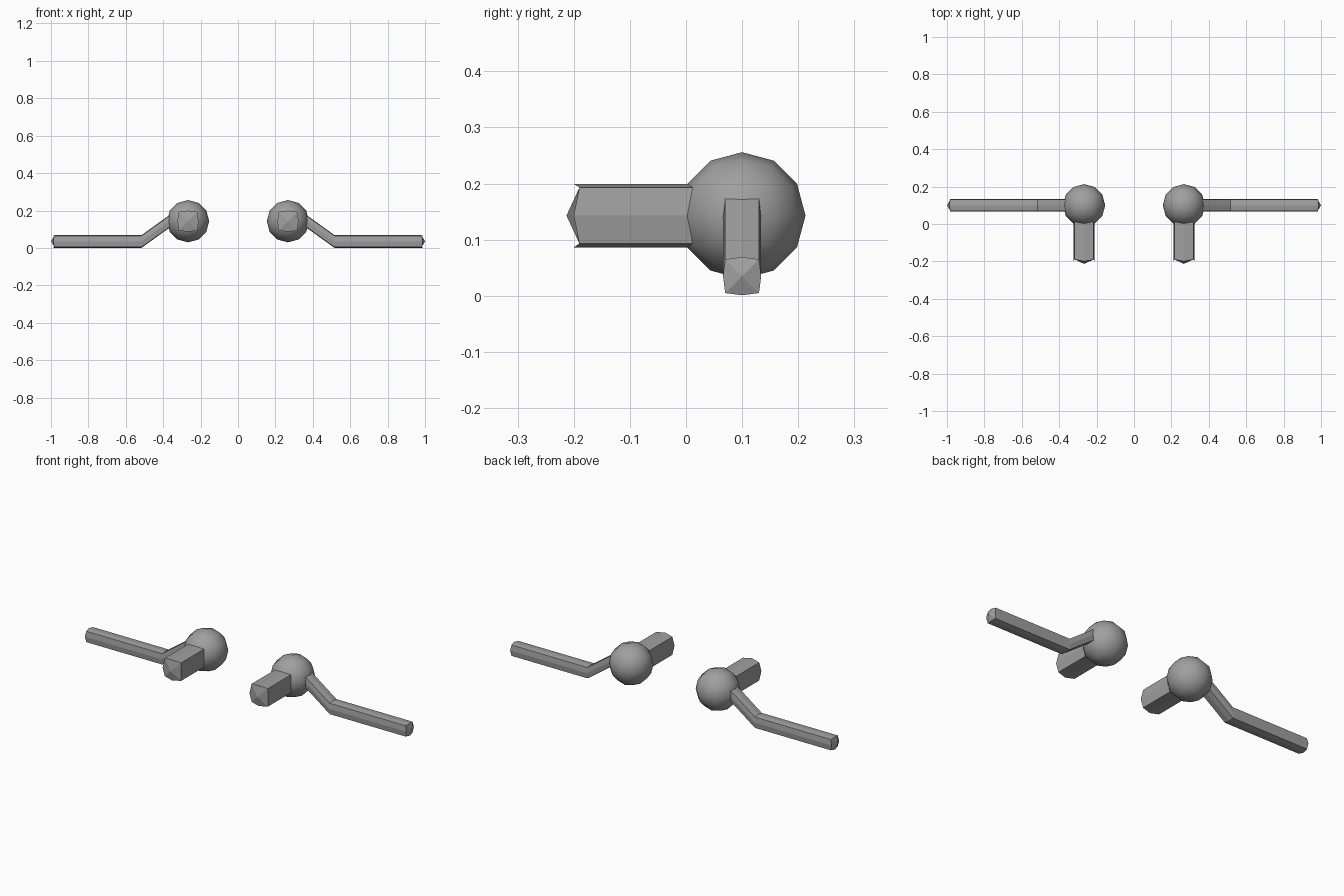
import bpy, bmesh
from itertools import permutations, product

if "Cube" in bpy.data.objects:
    bpy.data.objects.remove(bpy.data.objects["Cube"])

grey = bpy.data.materials.new("mid grey")
grey.use_nodes = True
colour = (0.35, 0.35, 0.35, 1)
grey.diffuse_color = colour
grey.node_tree.nodes["Principled BSDF"].inputs["Base Color"].default_value = colour

BALL = (0.267, 0.1, 0.143)
R = 0.113


def finish(name, bm):
    bmesh.ops.recalc_face_normals(bm, faces=bm.faces[:])
    mesh = bpy.data.meshes.new(name)
    bm.to_mesh(mesh)
    bm.free()
    mesh.materials.append(grey)
    obj = bpy.data.objects.new(name, mesh)
    bpy.context.collection.objects.link(obj)
    return obj


def ball(name, side):
    # Rounded cube: face centres, panel edge middles and panel corners
    kinds = ((0, 0, 1), (0, 0.5, 0.866), (0.442, 0.442, 0.78))
    dirs = set()
    for kind in kinds:
        for p in permutations(kind):
            for signs in product((-1, 1), repeat=3):
                dirs.add(tuple(a * b + 0.0 for a, b in zip(p, signs)))
    bm = bmesh.new()
    for d in sorted(dirs):
        bm.verts.new((side * (BALL[0] + R * d[0]), BALL[1] + R * d[1], BALL[2] + R * d[2]))
    bmesh.ops.convex_hull(bm, input=bm.verts[:])
    obj = finish(name, bm)
    for poly in obj.data.polygons:
        poly.use_smooth = True


def bar(name, half, stations, place, dip, tip):
    # Bulged square section swept along stations, with a domed outer end
    c = half * 0.885
    ring = [(half, 0), (c, c), (0, half), (-c, c), (-half, 0), (-c, -c), (0, -half), (c, -c)]
    bm = bmesh.new()
    loops = []
    for k, t in enumerate(stations):
        last = k == len(stations) - 1
        loops.append([bm.verts.new(place(t - (dip if last and i % 2 else 0), u, v))
                      for i, (u, v) in enumerate(ring)])
    n = len(ring)
    for a, b in zip(loops, loops[1:]):
        for i in range(n):
            j = (i + 1) % n
            bm.faces.new((a[i], a[j], b[j], b[i]))
    bm.faces.new(loops[0])
    end = loops[-1]
    centre = bm.verts.new(place(tip, 0, 0))
    for i in range(1, n, 2):
        bm.faces.new((end[i], end[(i + 1) % n], end[(i + 2) % n], centre))
    # Centre quads meet at the middle of each side
    finish(name, bm)


BEND = 0.515
for label, side in (("left", 1), ("right", -1)):
    ball(label + "_ball", side)

    # Thick stub pointing forward
    bar(label + "_front_stub", R / 2, (-0.02, 0.2),
        lambda t, u, v: (side * (BALL[0] + u), -t, BALL[2] + v), 0.01, 0.213)

    # Thin arm: slopes down from the ball, then runs outward
    bar(label + "_side_arm", 0.034, (0.36, BEND, 0.988),
        lambda t, u, v: (side * t, BALL[1] + u, 0.035 + v + 0.72 * max(0, BEND - t)),
        0.006, 1.0)
